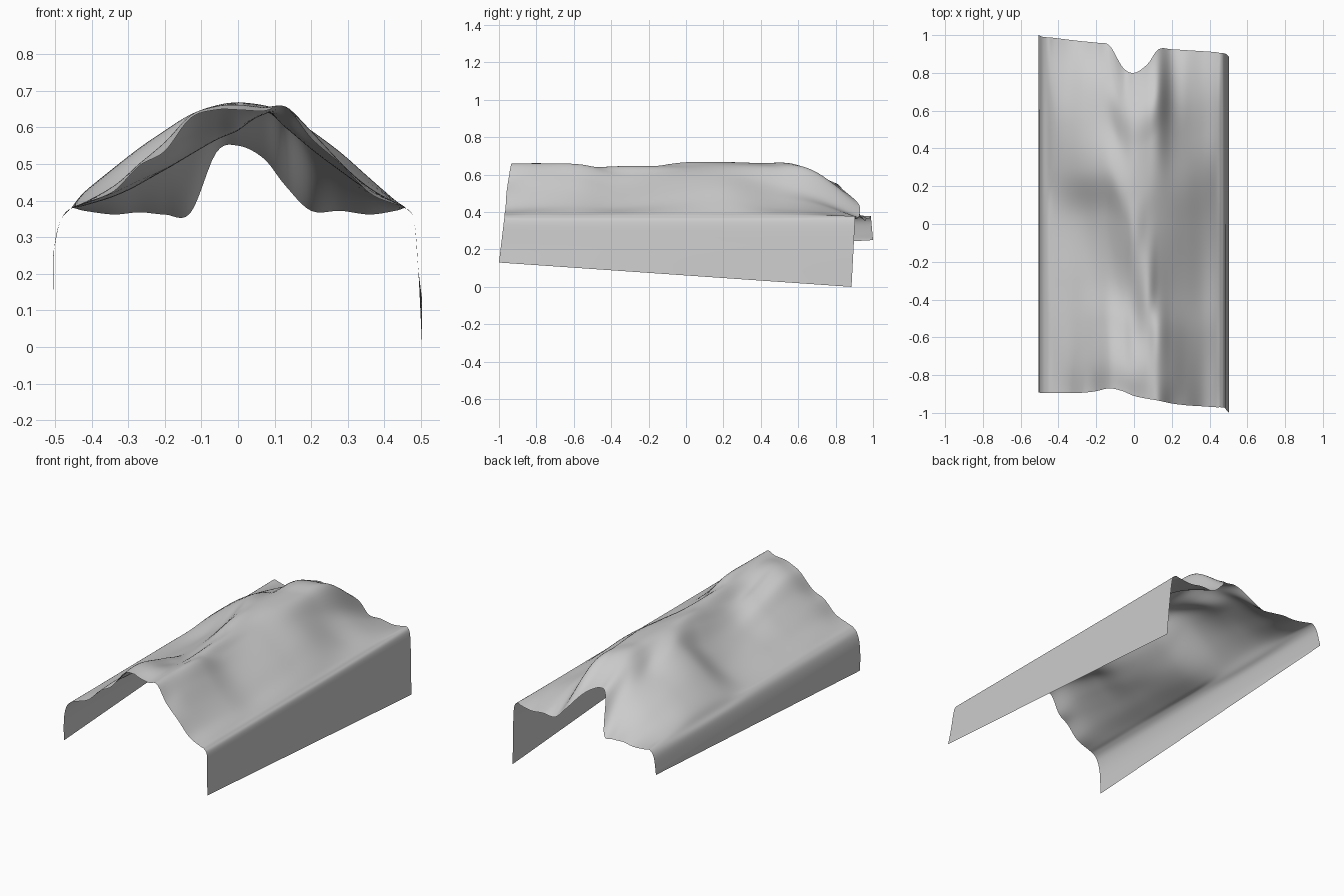
import bpy
from mathutils import Vector

# Blanket draped over a bed with a sleeping figure's shape beneath it
T = [0, .08, .2, .32, .5, .63, .76, .87, 1]          # stations, foot hem to head hem
X = [-.42, -.34, -.27, -.2, -.13, -.06, 0, .07, .13, .2, .28, .36, .43]
HEIGHTS = [
    [.393, .425, .495, .535, .625, .648, .648, .645, .655, .57, .50, .42, .39],   # foot hem
    [.395, .44, .50, .56, .63, .655, .66, .655, .655, .59, .505, .43, .395],      # feet
    [.395, .43, .475, .525, .575, .60, .605, .635, .652, .58, .50, .435, .395],   # shins
    [.39, .42, .453, .485, .525, .565, .595, .645, .60, .54, .48, .425, .395],    # knees
    [.388, .415, .45, .50, .555, .615, .66, .645, .62, .575, .515, .45, .40],     # thighs
    [.42, .485, .54, .59, .635, .66, .668, .66, .64, .59, .53, .46, .40],         # hips
    [.42, .475, .52, .555, .58, .63, .66, .655, .63, .54, .475, .425, .395],      # chest
    [.40, .43, .465, .50, .54, .62, .652, .645, .61, .49, .445, .41, .39],        # shoulders
    [.372, .362, .368, .362, .366, .53, .55, .515, .44, .372, .372, .362, .372],  # neck opening
]
FRONT = [-.895, -.895, -.893, -.885, -.87, -.885, -.91, -.925, -.935, -.95, -.96, -.965, -.97]
BACK = [.985, .975, .967, .96, .945, .83, .80, .845, .925, .925, .92, .915, .91]
LEFT_SIDE = [(-.505, None), (-.502, .27), (-.485, .345), (-.457, .378)]
RIGHT_SIDE = [(.46, .378), (.481, .345), (.492, .22), (.503, None)]


def side_points(side, t, hem, y0, y1, hem0, hem1):
    """Cross-section of one hanging side; its slanted hem is given by hem."""
    pts = []
    for x, z in side:
        z = hem if z is None else z
        k = max(0, (.38 - z) / max(.38 - hem, .01))
        a, b = y0 + (hem0 - y0) * k, y1 + (hem1 - y1) * k
        pts.append(Vector((x, a + (b - a) * t, z)))
    return pts


def spline(points, steps):
    """Smooth curve through the points."""
    p = [points[0] * 2 - points[1]] + points + [points[-1] * 2 - points[-2]]
    out = []
    for i in range(1, len(p) - 2):
        a, b, c, d = p[i - 1:i + 3]
        for s in range(steps):
            u = s / steps
            out.append(.5 * (2 * b + (c - a) * u + (2 * a - 5 * b + 4 * c - d) * u * u
                             + (3 * b - a - 3 * c + d) * u ** 3))
    return out + [points[-1]]


# Cross-sections from the left hem, over the top, to the right hem
rows = []
for t, heights in zip(T, HEIGHTS):
    left = side_points(LEFT_SIDE, t, .14 + .11 * t, -.895, .988, -.89, 1.0)
    top = [Vector((x, f + (b - f) * t, z)) for x, f, b, z in zip(X, FRONT, BACK, heights)]
    right = side_points(RIGHT_SIDE, t, .13 - .13 * t, -.97, .905, -1.0, .885)
    rows.append(spline(left + top + right, 6))

# Smooth the sections lengthwise and skin them
columns = [spline(list(c), 10) for c in zip(*rows)]
n = len(columns[0])
verts = [p for c in columns for p in c]
faces = [(i * n + j, (i + 1) * n + j, (i + 1) * n + j + 1, i * n + j + 1)
         for i in range(len(columns) - 1) for j in range(n - 1)]
mesh = bpy.data.meshes.new("blanket")
mesh.from_pydata(verts, [], faces)
mesh.shade_smooth()
blanket = bpy.data.objects.new("blanket", mesh)
bpy.context.collection.objects.link(blanket)
